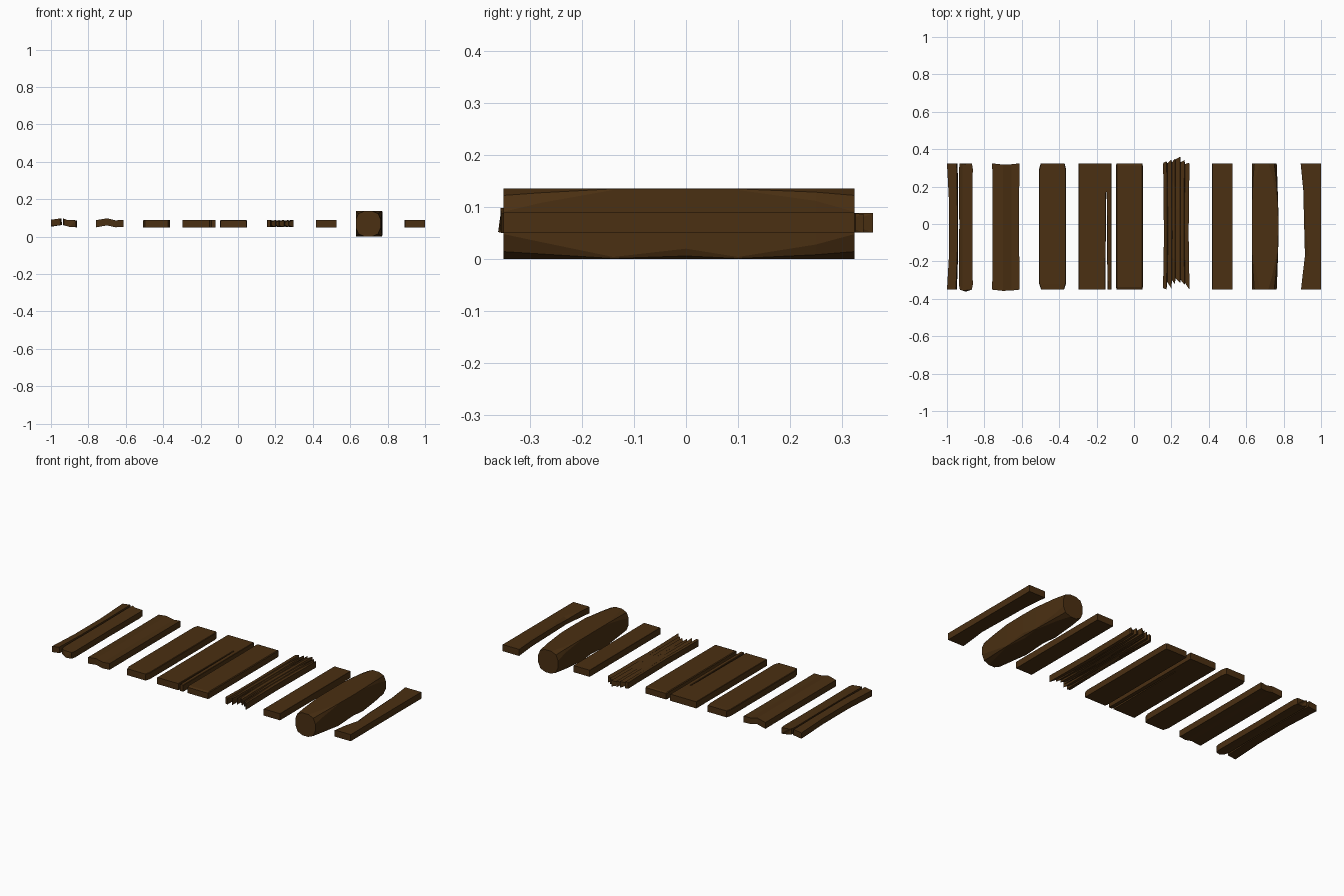
import bpy, bmesh, random

if "Cube" in bpy.data.objects:
    bpy.data.objects.remove(bpy.data.objects["Cube"])

random.seed(4)
wood = bpy.data.materials.new("dark_wood")
wood.diffuse_color = (0.069, 0.029, 0.006, 1)
wood.use_nodes = True
wood.node_tree.nodes["Principled BSDF"].inputs["Base Color"].default_value = wood.diffuse_color
Y0, Y1, ZB, ZT = -0.351, 0.324, 0.05, 0.09


def loft(name, sections):
    """Skin a solid through closed rows of 3D points."""
    bm = bmesh.new()
    rows = [[bm.verts.new(p) for p in s] for s in sections]
    n = len(rows[0])
    for a, b in zip(rows, rows[1:]):
        for i in range(n):
            j = (i + 1) % n
            bm.faces.new((a[i], a[j], b[j], b[i]))
    bm.faces.new(rows[0][::-1])
    bm.faces.new(rows[-1])
    bmesh.ops.triangulate(bm, faces=[f for f in bm.faces if len(f.verts) > 4])
    bmesh.ops.recalc_face_normals(bm, faces=bm.faces[:])
    me = bpy.data.meshes.new(name)
    bm.to_mesh(me)
    bm.free()
    ob = bpy.data.objects.new(name, me)
    bpy.context.collection.objects.link(ob)
    me.materials.append(wood)


def plank(name, stations):
    """stations: y, left x, right x, edge wear, top z"""
    loft(name, [[(l, y, ZB), (l, y, zt - w), (l + w, y, zt),
                 (r - w, y, zt), (r, y, zt - w), (r, y, ZB)]
                for y, l, r, w, zt in stations])


def profile_plank(name, profile, stations):
    """Extrude an (x, z) profile; stations: y, width factor, centre bulge along y"""
    xs = [p[0] for p in profile]
    c, h = (min(xs) + max(xs)) / 2, (max(xs) - min(xs)) / 2
    loft(name, [[(c + (x - c) * k, y + b * (1 - abs(x - c) / h), z)
                 for x, z in profile] for y, k, b in stations])


# split plank at the left end
loft("split_plank_left", [[(-1 + a, y, .055), (-1 + a, y, .09), (-.948 + b, y, .097),
     (-.943 + b, y, .062)] for y, a, b in
     ((Y0, 0, -.004), (-.15, .012, .003), (.1, .012, .003), (Y1, 0, 0))])
profile_plank("split_plank_right",
              [(-.936, .062), (-.936, .096), (-.918, .09), (-.862, .087), (-.862, .05),
               (-.9, .052)],
              [(Y0, .86, -.011), (-.325, 1, 0), (0, .95, 0), (.295, 1, 0), (Y1, .88, -.006)])

# warped plank
profile_plank("warped_plank",
              [(-.758, .05), (-.758, .088), (-.70, .098), (-.655, .087), (-.613, .089),
               (-.613, .051), (-.655, .05), (-.70, .06)],
              [(Y0, 1, -.008), (-.1, .99, 0), (.15, .99, 0), (Y1, 1, -.008)])

# plank with worn corners
plank("worn_plank", [(Y0, -.497, -.374, .003, .089), (-.32, -.507, -.364, .003, ZT),
                     (.295, -.507, -.364, .003, ZT), (Y1, -.499, -.371, .003, .089)])

# cracked plank: wide piece with a joined end, and a thin sliver beside the crack
plank("cracked_plank", [(Y0, -.296, -.153, .002, ZT), (.172, -.296, -.149, .002, ZT),
                        (.174, -.296, -.121, .002, ZT), (Y1, -.296, -.121, .002, ZT)])
plank("cracked_plank_sliver", [(Y0, -.142, -.121, .002, ZT), (.174, -.146, -.121, .002, ZT)])

# bevelled plank
plank("bevelled_plank", [(Y0, -.093, .045, .004, .085), (-.338, -.096, .047, .004, ZT),
                         (.312, -.096, .047, .004, ZT), (Y1, -.094, .045, .004, .086)])

# splintered plank: narrow cracks open up toward ragged ends
xs = [.155, .158, .174, .178, .2, .203, .219, .222, .247, .25, .27, .273, .293, .297]
crack = [0, 0, 0, .010, 0, .014, 0, .008, 0, .013, 0, .010, 0, 0]
front = [-.338, -.345, -.35, -.31, -.345, -.3, -.322, -.29, -.315, -.3, -.325, -.315, -.346, -.348]
back = [.32, .328, .335, .325, .344, .33, .35, .345, .36, .33, .342, .32, .327, .322]
rows = []
for y, k, g in ((Y0, 1, 1), (-.2, .96, .5), (-.06, .93, .25), (.08, .95, .25), (.22, .97, .5),
                (Y1, 1, 1)):
    upper, lower = [], []
    for i, x in enumerate(xs):
        x = .226 + (x - .226) * k
        py = front[i] if y == Y0 else back[i] if y == Y1 else y + random.uniform(-.03, .03)
        upper.append((x, py, .089 - crack[i] * g - random.uniform(0, .002)))
        lower.append((x, py, .051 + crack[i] * g * .8))
    rows.append(upper + lower[::-1])
loft("splintered_plank", rows)

# plain narrow plank
plank("narrow_plank", [(Y0, .418, .527, .001, ZT), (Y1, .418, .527, .001, ZT)])


def beam_row(y, top, bottom, dx):
    """Square section with each corner worn to a small arc."""
    l, r, h, k = .63, .763 + dx, .136, .3
    pts = []
    for cx, cz, sx, sz, c in ((l, 0, 1, 1, bottom), (l, h, 1, -1, top),
                              (r, h, -1, -1, top), (r, 0, -1, 1, bottom)):
        arc = [(cx + sx * c, cz), (cx + sx * c * k, cz + sz * c * k), (cx, cz + sz * c)]
        if sx * sz < 0:
            arc.reverse()
        pts += [(x, y, z) for x, z in arc]
    return pts


# heavy beam whose long edges are worn away toward the ends
loft("beam", [beam_row(*s) for s in (
    (Y0, .045, .048, 0), (-.28, .028, .033, .003), (-.14, .003, .004, .008),
    (0, .003, .02, .01), (.1, .003, .004, .008), (.25, .024, .028, .003),
    (Y1, .045, .048, 0))])

# waisted plank at the right end
loft("waisted_plank", [[(l, y, ZB), (l, y, ZT - w), (l + 1.5 * w, y, ZT), (1, y, ZT), (1, y, ZB)]
     for y, l, w in ((Y0, .893, .002), (-.27, .902, .004), (-.17, .914, .014),
                     (-.06, .911, .008), (.18, .905, .005), (Y1, .891, .002))])
